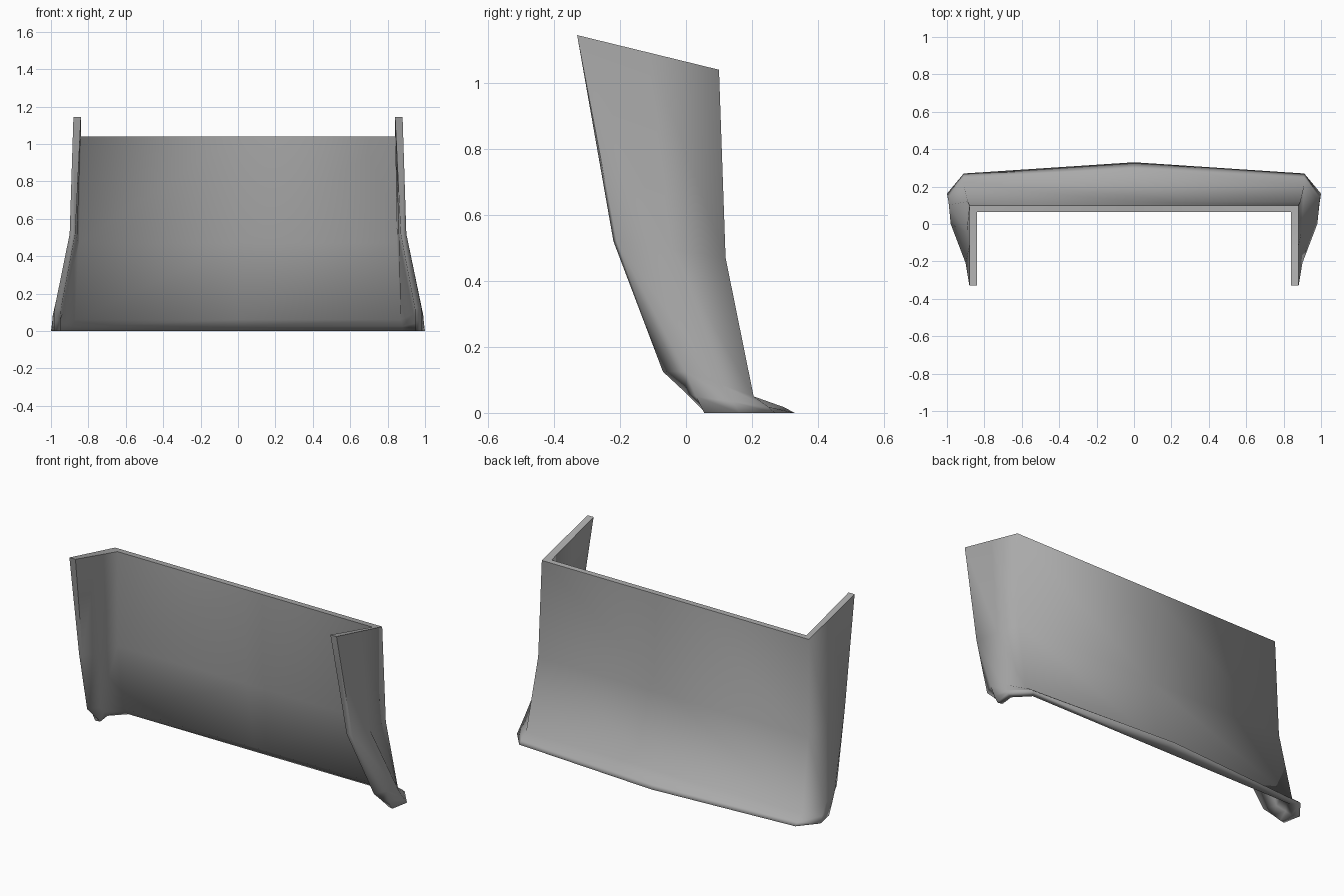
import bpy
import bmesh
from mathutils import Vector

cube = bpy.data.objects.get("Cube")
if cube:
    bpy.data.objects.remove(cube, do_unlink=True)

steel = bpy.data.materials.new("grey_steel")
steel.use_nodes = True
grey = (0.4, 0.4, 0.4, 1)
steel.diffuse_color = grey
steel.node_tree.nodes["Principled BSDF"].inputs["Base Color"].default_value = grey


def section(front, corner, flare=0, bulge=0):
    """One U-shaped section: wing tip, wing middle, corner, back centre, mirrored."""
    front, corner = Vector(front), Vector(corner)
    middle = front.lerp(corner, 0.5) + Vector((flare, 0, 0))
    centre = Vector((0, corner.y + bulge, corner.z))
    half = [front, middle, corner]
    return half + [centre] + [Vector((-p.x, p.y, p.z)) for p in reversed(half)]


# Outer skin, top to bottom
outer_sections = [
    section((0.88, -0.33, 1.145), (0.88, 0.10, 1.04)),
    section((0.90, -0.21, 0.52), (0.89, 0.12, 0.47)),
    section((0.98, 0.0, 0.125), (0.91, 0.205, 0.05), flare=0.045),
    section((0.98, 0.03, 0.05), (0.91, 0.25, 0.018), flare=0.05, bulge=0.045),
    section((0.98, 0.055, 0), (0.91, 0.27, 0), flare=0.055, bulge=0.06),
]
# Inner skin, top to bottom
inner_sections = [
    section((0.84, -0.33, 1.145), (0.84, 0.065, 1.04)),
    section((0.87, -0.22, 0.52), (0.85, 0.08, 0.47)),
    section((0.945, -0.07, 0.125), (0.87, 0.16, 0.06), flare=0.03),
    section((0.95, 0.0, 0.06), (0.88, 0.195, 0.025), flare=0.04),
    section((0.95, 0.06, 0), (0.88, 0.225, 0), flare=0.045),
]

bm = bmesh.new()
outer = [[bm.verts.new(p) for p in row] for row in outer_sections]
inner = [[bm.verts.new(p) for p in row] for row in inner_sections]


def strip(a, b):
    """Bridge two equal chains of vertices with quads."""
    for i in range(len(a) - 1):
        bm.faces.new((a[i], a[i + 1], b[i + 1], b[i]))


# Skins
for skin in (outer, inner):
    for upper, lower in zip(skin, skin[1:]):
        strip(upper, lower)

# Rims joining the skins: top, bottom and the two wing fronts
strip(outer[0], inner[0])
strip(outer[-1], inner[-1])
for side in (0, -1):
    strip([row[side] for row in outer], [row[side] for row in inner])

bmesh.ops.recalc_face_normals(bm, faces=bm.faces)

# Smooth everywhere, with crisp top edges and upper wing fronts
for face in bm.faces:
    face.smooth = True
for skin in (outer, inner):
    crisp = list(zip(skin[0], skin[0][1:]))
    crisp += [(skin[0][s], skin[1][s]) for s in (0, -1)]
    for a, b in crisp:
        bm.edges.get((a, b)).smooth = False
for side in (0, -1):
    bm.edges.get((outer[0][side], inner[0][side])).smooth = False

mesh = bpy.data.meshes.new("flared_panel")
bm.to_mesh(mesh)
bm.free()
mesh.materials.append(steel)
panel = bpy.data.objects.new("flared_panel", mesh)
bpy.context.collection.objects.link(panel)
